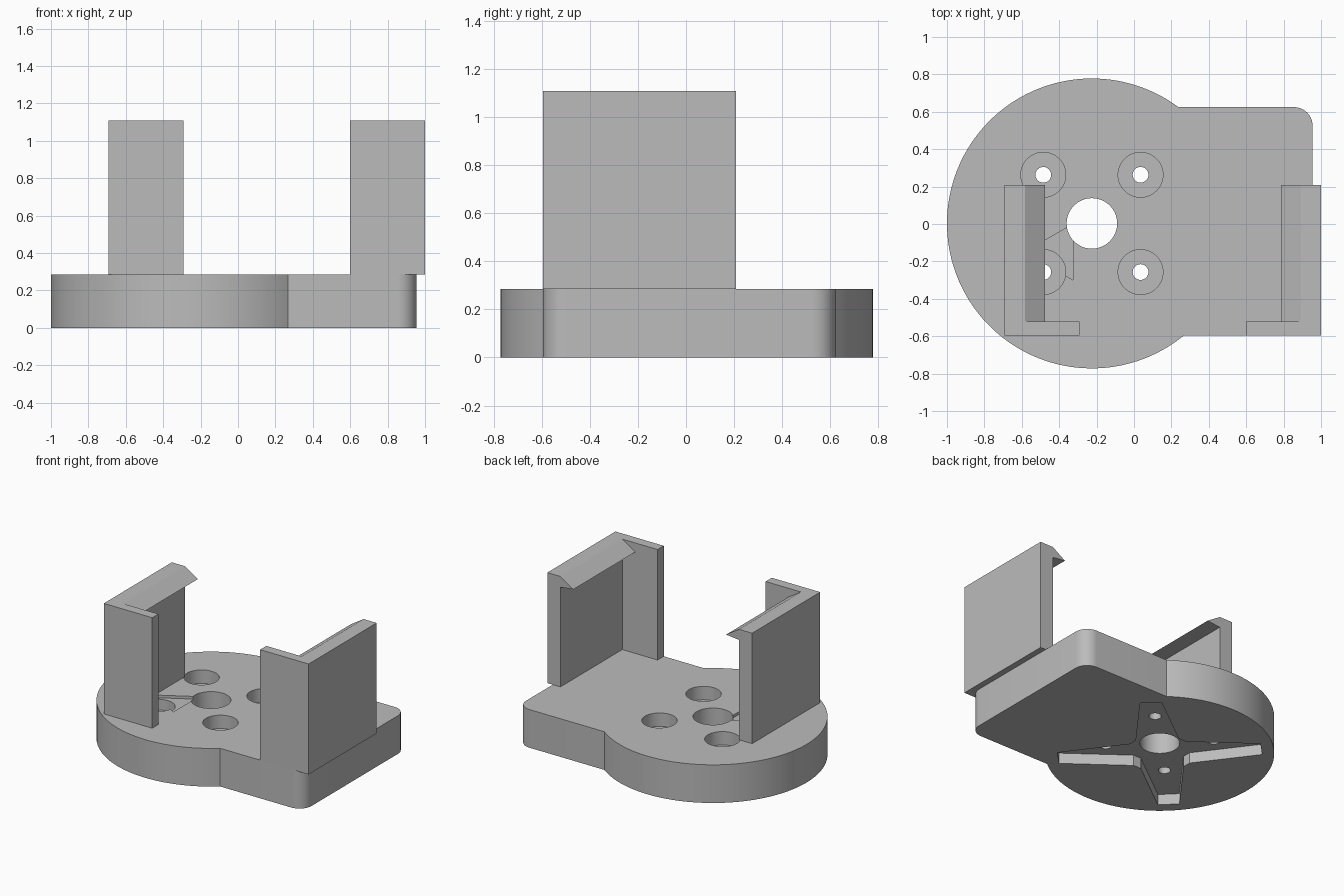
import bpy, bmesh, math
from mathutils import Vector

if "Cube" in bpy.data.objects:
    bpy.data.objects.remove(bpy.data.objects["Cube"])

grey = bpy.data.materials.new("light_grey")
grey.diffuse_color = (0.5, 0.5, 0.5, 1)
grey.use_nodes = True
grey.node_tree.nodes["Principled BSDF"].inputs["Base Color"].default_value = grey.diffuse_color

CX, CY, R = -0.225, 0.003, 0.775      # disc centre and radius
TOP, HEIGHT = 0.285, 1.11             # plate top, clip top


def prism(name, points, low, high, axis='z'):
    """Extrude a closed outline along z (points are x, y) or y (points are x, z)."""
    place = (lambda p, h: (p[0], p[1], h)) if axis == 'z' else (lambda p, h: (p[0], h, p[1]))
    bm = bmesh.new()
    face = bm.faces.new([bm.verts.new(place(p, low)) for p in points])
    ext = bmesh.ops.extrude_face_region(bm, geom=[face])
    shift = Vector(place((0, 0), high - low))
    bmesh.ops.translate(bm, vec=shift, verts=[v for v in ext["geom"] if isinstance(v, bmesh.types.BMVert)])
    bmesh.ops.recalc_face_normals(bm, faces=bm.faces[:])
    mesh = bpy.data.meshes.new(name)
    bm.to_mesh(mesh)
    bm.free()
    mesh.materials.append(grey)
    obj = bpy.data.objects.new(name, mesh)
    bpy.context.collection.objects.link(obj)
    return obj


def arc(x, y, r, start, end, n):
    return [(x + r * math.cos(start + (end - start) * i / n),
             y + r * math.sin(start + (end - start) * i / n)) for i in range(n + 1)]


def circle(x, y, r, n=64):
    return arc(x, y, r, 0, math.tau, n)[:-1]


def activate(obj):
    bpy.ops.object.select_all(action='DESELECT')
    obj.select_set(True)
    bpy.context.view_layer.objects.active = obj


def combine(target, other, operation):
    mod = target.modifiers.new("combine", 'BOOLEAN')
    mod.operation, mod.solver, mod.object = operation, 'EXACT', other
    activate(target)
    bpy.ops.object.modifier_apply(modifier=mod.name)
    bpy.data.objects.remove(other)


# Base plate: disc merged with a rounded rectangular extension
front, back, right, cr = -0.595, 0.625, 0.955, 0.1
a0 = math.asin((back - CY) / R)
a1 = math.tau + math.asin((front - CY) / R)
outline = arc(CX, CY, R, a0, a1, 96)
outline += arc(right - cr, front + cr, cr, -math.pi / 2, 0, 10)
outline += arc(right - cr, back - cr, cr, 0, math.pi / 2, 10)
base = prism("base_plate", outline, 0, TOP)

# Centre hole, and four counterbored screw holes
combine(base, prism("centre_hole", circle(CX, CY, 0.135), -0.1, 0.5), 'DIFFERENCE')
for sx in (-1, 1):
    for sy in (-1, 1):
        x, y = CX + 0.26 * sx, CY + 0.26 * sy
        combine(base, prism("bore", circle(x, y, 0.12), 0.185, 0.5), 'DIFFERENCE')
        combine(base, prism("screw_hole", circle(x, y, 0.042, 32), -0.1, 0.5), 'DIFFERENCE')

# Four-armed tapered recess in the underside
star = []
for i in range(4):
    a = math.pi / 4 + i * math.pi / 2
    for u, v in ((0.19, -0.145), (0.69, -0.073), (0.69, 0.073), (0.19, 0.145)):
        star.append((CX + u * math.cos(a) - v * math.sin(a),
                     CY + u * math.sin(a) + v * math.cos(a)))
combine(base, prism("arm_recess", star, -0.1, 0.08), 'DIFFERENCE')

# Shallow triangular notch in the top
combine(base, prism("notch", [(-0.325, 0.0), (-0.584, -0.15), (-0.325, -0.3)], 0.265, 0.5), 'DIFFERENCE')
activate(base)
bpy.ops.object.shade_smooth_by_angle(angle=math.radians(30))


# Corner clips: L-shaped wall with a snap hook along the top
def clip(name, x, s):
    y0, y1, y2 = -0.595, -0.522, 0.208
    wall, tip = x + s * 0.108, x + s * 0.215
    body = prism(name, [(x, y0), (x + s * 0.4, y0), (x + s * 0.4, y1),
                        (wall, y1), (wall, y2), (x, y2)], TOP, HEIGHT)
    hook = prism("hook", [(x + s * 0.05, HEIGHT), (wall, HEIGHT), (tip, HEIGHT - 0.068),
                          (wall, HEIGHT - 0.08), (x + s * 0.05, HEIGHT - 0.08)], y1 - 0.02, y2, 'y')
    combine(body, hook, 'UNION')


clip("left_clip", -0.692, 1)
clip("right_clip", 1.0, -1)
